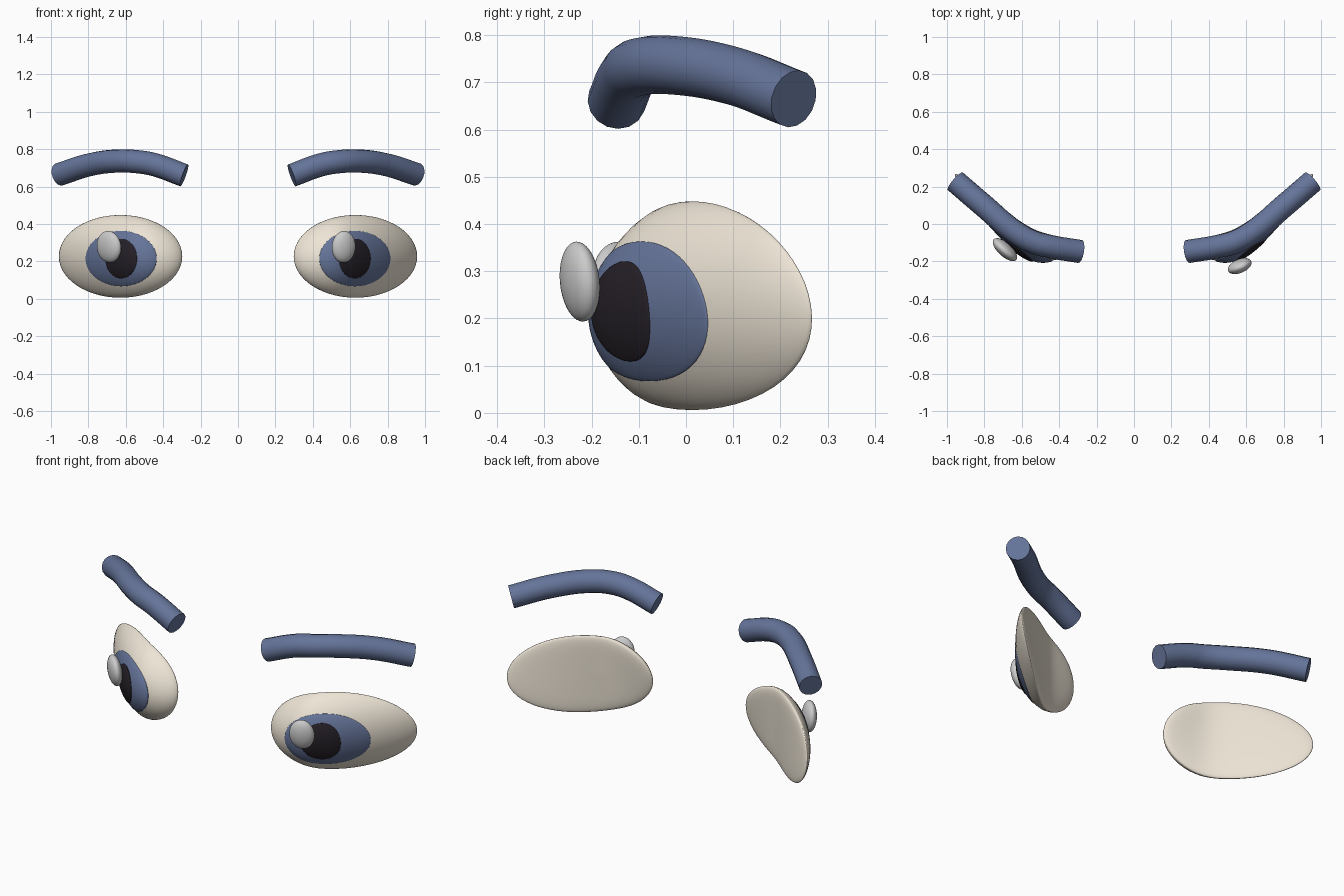
import bpy, bmesh, math
from mathutils import Matrix

if "Cube" in bpy.data.objects:
    bpy.data.objects.remove(bpy.data.objects["Cube"])

CX, CZ, RX, RZ = 0.628, 0.227, 0.33, 0.221   # outline of the eye white


def material(name, rgb):
    m = bpy.data.materials.new(name)
    m.diffuse_color = (*rgb, 1)
    m.use_nodes = True
    m.node_tree.nodes["Principled BSDF"].inputs["Base Color"].default_value = m.diffuse_color
    return m


CREAM = material("cream", (0.85, 0.78, 0.67))
BLUE = material("slate_blue", (0.13, 0.175, 0.32))
DARK = material("dark", (0.018, 0.014, 0.02))


def base(x, z):
    # wrap of the face: gentle slope in front, steep slope to the side
    w = 0.03
    bend = w * math.log(1 + math.exp((x - 0.53) / w))
    return -0.12 + 0.25 * (x - 0.3) + 0.51 * bend - 0.15 * (z - CZ) * (x - CX) / RX


def front(x, z):
    # domed front of the eye white
    r2 = min(1, ((x - CX) / RX) ** 2 + ((z - CZ) / RZ) ** 2)
    return base(x, z) - 0.135 * (1 - r2) ** 0.8


def finish(name, bm, mat, side):
    if side < 0:
        bmesh.ops.scale(bm, vec=(-1, 1, 1), verts=bm.verts)
    bmesh.ops.recalc_face_normals(bm, faces=bm.faces)
    me = bpy.data.meshes.new(name)
    bm.to_mesh(me)
    bm.free()
    ob = bpy.data.objects.new(name, me)
    bpy.context.collection.objects.link(ob)
    if mat:
        me.materials.append(mat)
    for p in me.polygons:
        p.use_smooth = True
    return ob


def shell(name, mat, side, cx, cz, rx, rz, near, far, rings=14, segs=56):
    # closed oval pad, near/far give y of its two faces at (x, z, radius)
    bm = bmesh.new()
    loops = []
    for fn, order in ((near, range(1, rings + 1)), (far, range(rings - 1, 0, -1))):
        for i in order:
            t = math.sin(i / rings * math.pi / 2)
            row = []
            for j in range(segs):
                a = 2 * math.pi * j / segs
                x, z = cx + rx * t * math.cos(a), cz + rz * t * math.sin(a)
                row.append(bm.verts.new((x, fn(x, z, t), z)))
            loops.append(row)
    for a, b in zip(loops, loops[1:]):
        for j in range(segs):
            k = (j + 1) % segs
            bm.faces.new((a[j], a[k], b[k], b[j]))
    for row, fn in ((loops[0], near), (loops[-1], far)):
        c = bm.verts.new((cx, fn(cx, cz, 0), cz))
        for j in range(segs):
            bm.faces.new((row[j], row[(j + 1) % segs], c))
    return finish(name, bm, mat, side)


def dome(t):
    return math.sqrt(max(0, 1 - t * t))


def highlight(name, side, x, y, z, angle, rx):
    bm = bmesh.new()
    bmesh.ops.create_uvsphere(bm, u_segments=32, v_segments=18, radius=1)
    bmesh.ops.transform(bm, verts=bm.verts, matrix=Matrix.Translation((x, y, z))
                        @ Matrix.Rotation(angle, 4, 'Z')
                        @ Matrix.Rotation(0.1, 4, 'X')
                        @ Matrix.Diagonal((rx, 0.036, 0.085, 1)))
    finish(name, bm, None, side)


def brow(name, side):
    pts = [(0.288, -0.147, 0.66), (0.45, -0.12, 0.718), (0.54, -0.096, 0.733),
           (0.64, -0.04, 0.737), (0.8, 0.095, 0.715), (0.955, 0.228, 0.665)]
    cu = bpy.data.curves.new(name, 'CURVE')
    cu.dimensions = '3D'
    cu.bevel_depth = 0.062
    cu.bevel_resolution = 6
    cu.use_fill_caps = True
    sp = cu.splines.new('BEZIER')
    sp.bezier_points.add(len(pts) - 1)
    for bp, (x, y, z) in zip(sp.bezier_points, pts):
        bp.co = (side * x, y, z)
        bp.handle_left_type = bp.handle_right_type = 'AUTO'
    ob = bpy.data.objects.new(name, cu)
    bpy.context.collection.objects.link(ob)
    cu.materials.append(BLUE)
    bpy.ops.object.select_all(action='DESELECT')
    ob.select_set(True)
    bpy.context.view_layer.objects.active = ob
    bpy.ops.object.convert(target='MESH')
    bpy.ops.object.shade_smooth_by_angle(angle=math.radians(40))


for side, tag in ((1, "right"), (-1, "left")):
    # eye white with a nearly flat, slightly rounded back
    shell(f"eye_white_{tag}", CREAM, side, CX, CZ, RX, RZ,
          lambda x, z, t: front(x, z) - 0.012 * dome(t ** 4),
          lambda x, z, t: base(x, z) + 0.016 * dome(t ** 4))
    # iris and pupil pads layered on the dome
    shell(f"iris_{tag}", BLUE, side, 0.625, 0.215, 0.19, 0.148,
          lambda x, z, t: front(x, z) - 0.014 - 0.012 * dome(t),
          lambda x, z, t: front(x, z) - 0.004)
    shell(f"pupil_{tag}", DARK, side, 0.625, 0.215, 0.085, 0.106,
          lambda x, z, t: front(x, z) - 0.026 - 0.01 * dome(t),
          lambda x, z, t: front(x, z) - 0.012)
    brow(f"eyebrow_{tag}", side)

# glints sit on the same screen side of both eyes
highlight("glint_right", 1, 0.565, -0.225, 0.278, 0.4, 0.067)
highlight("glint_left", -1, 0.69, -0.137, 0.278, 0.74, 0.082)
